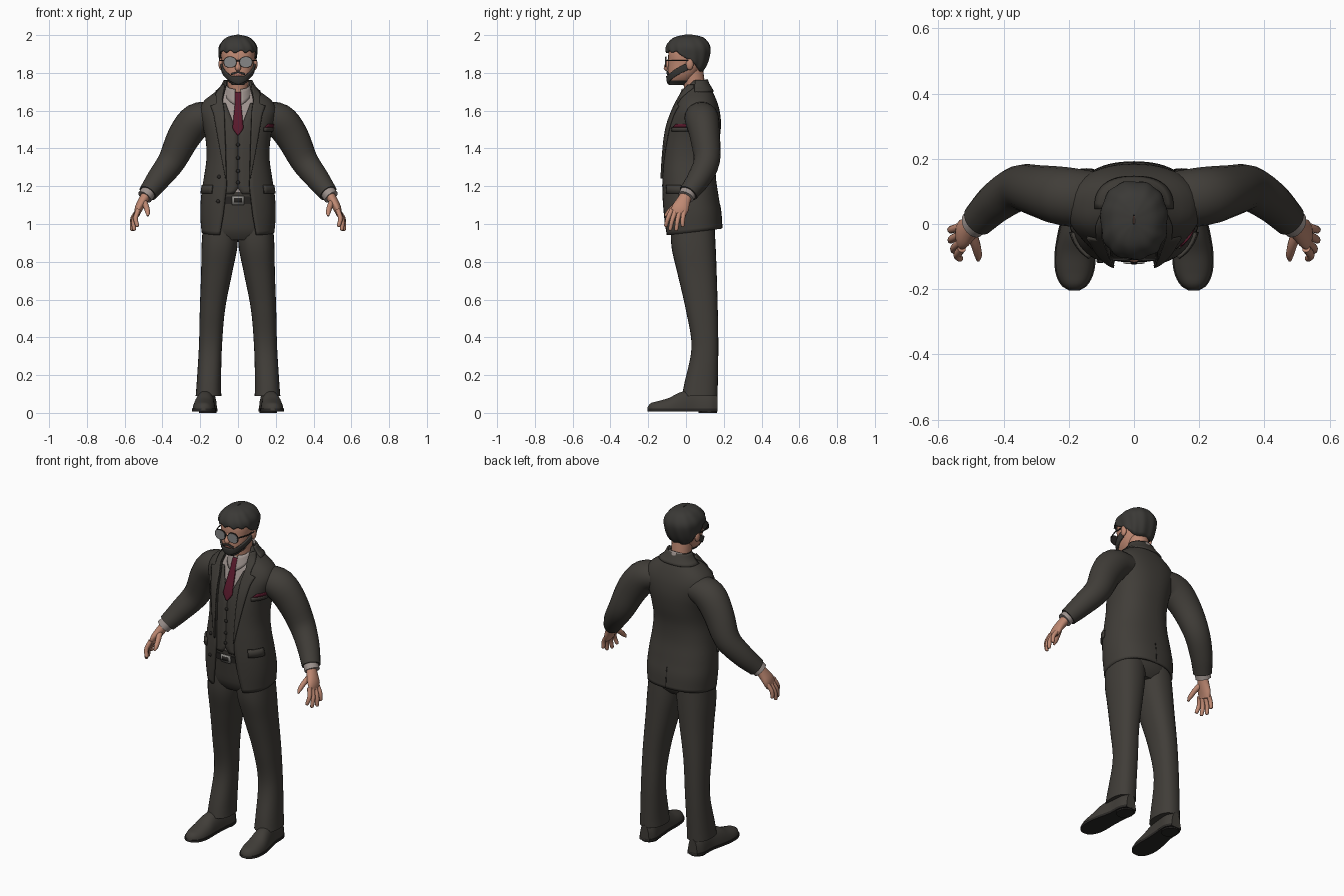
import bpy, bmesh, math
from mathutils import Vector

if "Cube" in bpy.data.objects:
    bpy.data.objects.remove(bpy.data.objects["Cube"])

def material(name, *rgb):
    m = bpy.data.materials.new(name)
    m.diffuse_color = (*rgb, 1)
    m.use_nodes = True
    m.node_tree.nodes["Principled BSDF"].inputs["Base Color"].default_value = m.diffuse_color
    return m

SUIT = material("charcoal suit", .052, .047, .040)
HAIR = material("dark hair", .043, .041, .037)
SKIN = material("skin", .52, .25, .17)
SHIRT = material("pale shirt", .34, .29, .27)
TIE = material("burgundy silk", .10, .010, .025)
LENS = material("grey lens", .24, .24, .24)
METAL = material("metal", .30, .29, .27)
BLACK = material("dark trim", .022, .020, .018)
LIPS = material("lips", .33, .13, .10)
N = 2.35                                   # superellipse power of the cross-sections

def finish(name, verts, faces, mat, mirror=False, thick=0, closed=True, centre_y=.04):
    me = bpy.data.meshes.new(name)
    bm = bmesh.new()
    vs = [bm.verts.new(v) for v in verts]
    for f in faces:
        bm.faces.new([vs[i] for i in f])
    bmesh.ops.remove_doubles(bm, verts=bm.verts, dist=1e-5)
    bm.normal_update()
    if closed:
        bmesh.ops.recalc_face_normals(bm, faces=bm.faces)
    else:
        out = sum(f.normal.dot(f.calc_center_median() - Vector((0, centre_y, f.calc_center_median().z)))
                  * f.calc_area() for f in bm.faces)
        if out < 0:
            bmesh.ops.reverse_faces(bm, faces=bm.faces)
    bm.to_mesh(me)
    bm.free()
    me.materials.append(mat)
    ob = bpy.data.objects.new(name, me)
    bpy.context.collection.objects.link(ob)
    if thick:
        s = ob.modifiers.new("thickness", 'SOLIDIFY')
        s.thickness, s.offset = thick, 0
    if mirror:
        ob.modifiers.new("mirror", 'MIRROR')
    bpy.context.view_layer.objects.active = ob
    ob.select_set(True)
    bpy.ops.object.shade_smooth_by_angle(angle=math.radians(45))
    ob.select_set(False)
    return ob

def curve(keys, z):
    """Smooth interpolation of rows (z, a, b, ...) at z."""
    z = min(max(z, keys[0][0]), keys[-1][0])
    i = next(k for k in range(len(keys) - 1) if z <= keys[k + 1][0])
    a, b = keys[i], keys[i + 1]
    p, q = keys[max(i - 1, 0)], keys[min(i + 2, len(keys) - 1)]
    h = b[0] - a[0]
    t = (z - a[0]) / h
    res = []
    for k in range(1, len(a)):
        m0, m1 = (b[k] - p[k]) / (b[0] - p[0]) * h, (q[k] - a[k]) / (q[0] - a[0]) * h
        res.append((2*t**3 - 3*t*t + 1)*a[k] + (t**3 - 2*t*t + t)*m0 + (3*t*t - 2*t**3)*b[k] + (t**3 - t*t)*m1)
    return res

def line(keys, z):
    for a, b in zip(keys, keys[1:]):
        if z <= b[0]:
            return a[1] + (b[1] - a[1]) * max(0, (z - a[0]) / (b[0] - a[0]))
    return keys[-1][1]

def sp(v):
    return math.copysign(abs(v) ** (2 / N), v)

def surf(rows, z, t, off=0):
    """Point on a body of rows (z, half width, front y, back y); t = 0 is the front."""
    hw, f, b = curve(rows, z)
    return Vector(((hw + off) * sp(math.sin(t)), (f + b) / 2 - ((b - f) / 2 + off) * sp(math.cos(t)), z))

def angle_at(rows, z, x):
    return math.copysign(math.asin(min(.995, abs(x) / curve(rows, z)[0]) ** (N / 2)), x)

def patch(name, fn, nu, nv, mat, thick=.008, mirror=False, cy=.04):
    verts = [fn(u / nu, v / nv) for v in range(nv + 1) for u in range(nu + 1)]
    w = nu + 1
    faces = [(v*w + u, v*w + u + 1, (v + 1)*w + u + 1, (v + 1)*w + u) for v in range(nv) for u in range(nu)]
    return finish(name, verts, faces, mat, mirror, thick, False, cy)

def panel(name, rows, z0, z1, xl, xr, off, mat, nu=4, nv=12, thick=.006, mirror=False):
    """Plate laid on the front of a body between two side edges."""
    def fn(u, v):
        z = z0 + (z1 - z0) * v
        x = xl(z) + (xr(z) - xl(z)) * u
        return surf(rows, z, angle_at(rows, z, x), off)
    return patch(name, fn, nu, nv, mat, thick, mirror)

def loft(name, rings, mat, mirror=False):
    n = len(rings[0])
    faces = [(r*n + i, r*n + (i + 1) % n, (r + 1)*n + (i + 1) % n, (r + 1)*n + i)
             for r in range(len(rings) - 1) for i in range(n)]
    faces += [tuple(range(n)), tuple(range((len(rings) - 1)*n, len(rings)*n))]
    return finish(name, [p for r in rings for p in r], faces, mat, mirror)

def body(name, rows, z0, z1, mat, off=0, steps=20, seg=36):
    return loft(name, [[surf(rows, z0 + (z1 - z0)*k/steps, 2*math.pi*i/seg, off) for i in range(seg)]
                       for k in range(steps + 1)], mat)

def tube(name, pts, mat, mirror=True, steps=4, seg=20):
    """Round limb through points (x, y, z, radius across, radius along y)."""
    keys = [(i, *p) for i, p in enumerate(pts)]
    rings, total = [], (len(pts) - 1) * steps
    for k in range(total + 1):
        s = k / steps
        c = curve(keys, s)
        d = (Vector(curve(keys, s + .1)[:3]) - Vector(curve(keys, s - .1)[:3])).normalized()
        b = Vector((0, 1, 0)); b = (b - d * d.dot(b)).normalized()
        a = b.cross(d)
        rings.append([Vector(c[:3]) + a*c[3]*math.cos(2*math.pi*i/seg) + b*c[4]*math.sin(2*math.pi*i/seg)
                      for i in range(seg)])
    return loft(name, rings, mat, mirror)

def ball(name, c, r, mat, mirror=False, seg=16):
    pts = [[Vector((c[0] + r[0]*math.sin(a)*math.cos(b), c[1] + r[1]*math.sin(a)*math.sin(b), c[2] + r[2]*math.cos(a)))
            for b in [2*math.pi*i/seg for i in range(seg)]] for a in [math.pi*(.03 + .94*k/10) for k in range(11)]]
    return loft(name, pts, mat, mirror)

# Jacket, vest and shirt share one torso form
TORSO = [(.94, .193, -.117, .192), (1.05, .20, -.125, .187), (1.15, .195, -.13, .172), (1.25, .18, -.13, .158),
         (1.35, .167, -.126, .16), (1.45, .172, -.117, .178), (1.53, .19, -.10, .185), (1.60, .205, -.073, .178),
         (1.65, .18, -.052, .163), (1.69, .128, -.034, .145), (1.72, .09, -.02, .128), (1.757, .068, 0, .106)]
GAP = [(.94, .10), (1.05, .08), (1.2, .062), (1.45, .07), (1.6, .075), (1.66, .085), (1.757, .067)]
gap = lambda z: line(GAP, z)

def jacket(u, v):
    z = .94 + .817 * v
    t0 = angle_at(TORSO, z, gap(z))
    p = surf(TORSO, z, t0 + (2*math.pi - 2*t0) * u, -.006)
    p.z += max(0, 1 - v * 5) * .12 * (p.y + .11)
    return p
patch("jacket", jacket, 48, 40, SUIT, .012)

def vest(u, v):
    z = 1.16 + .48 * v
    t0 = angle_at(TORSO, z, max(.0005, (z - 1.47) * .42, (1.19 - z) * .8))
    return surf(TORSO, z, t0 + (2*math.pi - 2*t0) * u, -.016)
patch("vest", vest, 48, 32, SUIT, .006)
body("shirt", TORSO, 1.15, 1.725, SHIRT, -.024)

# Lapels with notch, pocket square, welt, flaps and buttons
EDGE = [(1.24, .064), (1.58, .125), (1.63, .143), (1.635, .112), (1.69, .112), (1.735, .08)]
panel("lapels", TORSO, 1.24, 1.735, lambda z: gap(z) - .004, lambda z: line(EDGE, z), .005, SUIT, 5, 40, .009, True)
panel("chest_welt", TORSO, 1.49, 1.512, lambda z: .135, lambda z: .19, .004, SUIT, 4, 2)
panel("pocket_square", TORSO, 1.512, 1.53, lambda z: .14 + (z - 1.512), lambda z: .188, .003, TIE, 4, 2)
patch("pocket_flaps", lambda u, v: surf(TORSO, 1.162 + .045*v, .72 + .62*u, .005), 6, 2, SUIT, .01, True)
patch("jacket_collar", lambda u, v: surf(TORSO, 1.70 + .06*v, 1.5 + (2*math.pi - 3)*u, .004), 24, 5, SUIT, .01)
for x, z, off in [(0, 1.42, -.012), (0, 1.35, -.012), (0, 1.28, -.012), (0, 1.22, -.012), (-.1, 1.25, .001), (-.105, 1.12, .001)]:
    ball("button", surf(TORSO, z, angle_at(TORSO, z, x), off), (.01, .006, .01), BLACK, seg=12)
panel("back_vent", [(z, w, -b, -f) for z, w, f, b in TORSO], .98, 1.1, lambda z: -.002, lambda z: .002, .001, BLACK, 1, 3, .002
      ).scale = (1, -1, 1)

# Tie and shirt collar
TIEW = [(1.47, .004), (1.505, .031), (1.655, .015), (1.66, .019), (1.695, .025)]
panel("tie", TORSO, 1.47, 1.695, lambda z: -line(TIEW, z), lambda z: line(TIEW, z), -.011, TIE, 4, 24, .012)

def collar(u, v):
    t = .22 + (2*math.pi - .44) * u
    r = .064 + .012 * (1 - v)
    y = .045 - r * 1.02 * math.cos(t)
    point = .04 * max(0, math.cos(t)) ** 2 * (1 - v)
    return Vector((r * math.sin(t), y - point * .5, 1.685 + .038*v + .42*(y - .005) - point))
patch("shirt_collar", collar, 36, 4, SHIRT, .008)

# Sleeves, cuffs and hands
tube("sleeves", [(.12, .075, 1.575, .07, .085), (.215, .085, 1.55, .091, .09), (.285, .10, 1.465, .088, .08),
                 (.35, .11, 1.335, .074, .07), (.42, .068, 1.24, .063, .062), (.478, .012, 1.163, .05, .052)], SUIT)
tube("shirt_cuffs", [(.465, .02, 1.18, .04, .044), (.494, -.001, 1.143, .041, .044)], SHIRT)
tube("palms", [(.475, .01, 1.17, .026, .03), (.502, -.012, 1.125, .025, .036), (.524, -.03, 1.085, .022, .045),
               (.535, -.042, 1.05, .014, .04)], SKIN)
for k, (tip, y0) in enumerate([((.532, -.108, .985), -.075), ((.55, -.085, .965), -.053),
                               ((.562, -.052, .963), -.03), ((.563, -.018, .985), -.007)]):
    b, t = Vector((.528, y0, 1.075)), Vector(tip)
    m = (b + t) / 2 + Vector((.012, -.004, 0))
    tube("finger", [(*b, .013, .013), (*m, .012, .012), (*(t*.85 + m*.15), .010, .010), (*t, .004, .004)], SKIN, seg=10)
tube("thumbs", [(.502, -.02, 1.125, .017, .017), (.486, -.062, 1.092, .015, .015), (.478, -.095, 1.06, .012, .012),
                (.478, -.112, 1.042, .005, .005)], SKIN, seg=10)

# Trousers, belt and buckle
HIPS = [(.915, .15, -.06, .12), (.95, .175, -.085, .15), (1.05, .178, -.10, .16), (1.17, .175, -.113, .155)]
LEG = [(.09, .156, .073, .068, .094), (.14, .155, .078, .065, .09), (.35, .146, .10, .061, .071),
       (.55, .135, .083, .067, .085), (.75, .112, .057, .083, .105), (.88, .098, .04, .095, .117), (1.0, .09, .035, .095, .115)]
legs = []
for k in range(31):
    z = .09 + .91 * k / 30
    cx, cy, rx, ry = curve(LEG, z)
    legs.append([Vector((max(.001, cx + rx*sp(math.cos(a))), cy + ry*sp(math.sin(a)), z)) for a in
                 [2*math.pi*i/28 for i in range(28)]])
loft("trouser_legs", legs, SUIT, True)
body("trouser_hips", HIPS, .915, 1.17, SUIT, steps=8)
body("belt", HIPS, 1.105, 1.145, BLACK, .005, 2)
panel("buckle", HIPS, 1.102, 1.148, lambda z: -.03, lambda z: .03, .009, METAL, 2, 2)
panel("buckle_centre", HIPS, 1.113, 1.137, lambda z: -.02, lambda z: .02, .012, BLACK, 2, 2, .004)

# Shoes: sections run from toe to heel (y, centre x, half width, height)
SHOE = [(-.204, .183, .012, .03), (-.19, .183, .035, .05), (-.15, .182, .055, .062), (-.09, .18, .06, .08),
        (-.03, .176, .055, .11), (.05, .165, .048, .125), (.13, .16, .048, .12), (.167, .16, .03, .10)]
def shoe(low, high, grow):
    rings = []
    for k in range(33):
        y = -.204 + .371 * k / 32
        cx, hw, h = curve(SHOE, y)
        top = min(high, h)
        rings.append([Vector((cx + (hw + grow)*sp(math.cos(a)), y,
                      low + (top - low)*max(0, sp(math.sin(a))) if high > .1 else (high if math.sin(a) > 0 else low)))
                      for a in [math.pi*2*(i + .5)/24 for i in range(24)]])
    return rings
loft("shoes", shoe(.012, 1, 0), SUIT, True)
loft("soles", shoe(.008, .022, .004), BLACK, True)
tube("heels", [(.16, .115, 0, .046, .05), (.16, .115, .022, .046, .05)], BLACK, steps=1)

# Head, neck, ears and nose
HEAD = [(1.738, .028, -.085, -.01), (1.76, .053, -.093, .03), (1.80, .075, -.095, .065), (1.85, .084, -.094, .095),
        (1.91, .09, -.092, .115), (1.96, .075, -.07, .10), (1.985, .04, -.03, .07)]
body("head", HEAD, 1.738, 1.985, SKIN, steps=18)
tube("neck", [(0, .05, 1.66, .056, .056), (0, .045, 1.73, .055, .056), (0, .03, 1.82, .06, .06)], SKIN, False)
ball("ears", (.09, .02, 1.847), (.013, .02, .032), SKIN, True)
tube("nose", [(0, -.088, 1.872, .008, .008), (0, -.099, 1.845, .011, .011), (0, -.106, 1.825, .016, .012),
              (0, -.096, 1.812, .008, .006)], SKIN, False)

# Hair cap with ragged fringe, beard, moustache and mouth
CAP = [(1.80, .078, -.09, .08), (1.84, .091, -.098, .108), (1.90, .10, -.106, .128), (1.94, .099, -.103, .128),
       (1.975, .075, -.078, .105), (1.99, .05, -.05, .08), (2.0, .004, -.004, .03)]
def hair(u, v):
    t = 2 * math.pi * u
    c = math.cos(t)
    low = (1.872 + .04*min(1, c*2.2) if c > 0 else 1.872 + .062*max(-1, c*1.3)) + .008*math.sin(t*13)*max(0, c)
    return surf(CAP, low + (2.0 - low) * math.sin(v*math.pi/2), t, .003*math.sin(t*11 + v*5)*(1 - v) - .002)
patch("hair", hair, 72, 16, HAIR, .006, cy=.01)

def beard(u, v):
    t = (u*2 - 1) * 1.72
    s = abs(t) / 1.72
    low = 1.74 + .075 * s**1.6
    high = 1.784 + .10 * max(0, s - .25)**1.1
    return surf(HEAD, low + (high - low)*v, t, .005)
patch("beard", beard, 40, 6, HAIR, .01, cy=0)
body("chin_beard", HEAD, 1.735, 1.76, HAIR, .004, 4)
patch("moustache", lambda u, v: surf(HEAD, 1.80 + .009*v - .012*abs(u*2 - 1), (u*2 - 1)*.42, .004), 12, 2, HAIR, .008)
patch("mouth", lambda u, v: surf(HEAD, 1.786 + .009*v, (u*2 - 1)*.22, .002), 8, 2, LIPS, .006)

# Glasses
def disc(name, r, y, mat):
    rings = [[Vector((.042 + r*sp(math.cos(a)), yy, 1.857 + r*.85*sp(math.sin(a)))) for a in
              [2*math.pi*i/28 for i in range(28)]] for yy in (y, y + .005)]
    loft(name, rings, mat, True)
disc("lens_rims", .035, -.109, BLACK)
disc("lenses", .031, -.111, LENS)
tube("glasses_bridge", [(-.012, -.108, 1.864, .003, .003), (.012, -.108, 1.864, .003, .003)], BLACK, False, 1, 8)
patch("glasses_temples", lambda u, v: Vector((.075 + .022*min(1, u*2), -.107 + .125*u, 1.862 + .006*v)), 6, 1, BLACK, .004, True)
